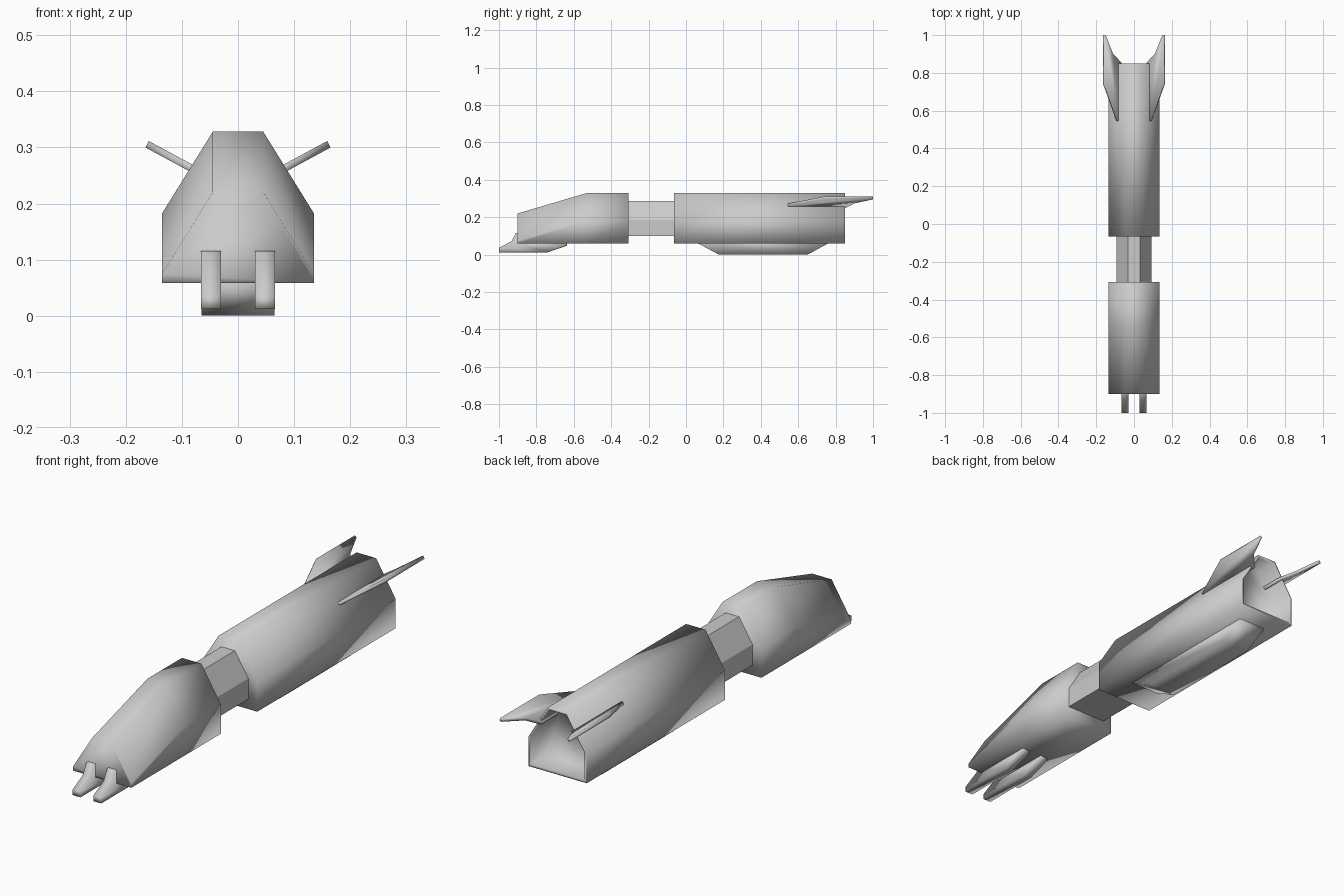
import bpy, bmesh
from mathutils import Vector

if "Cube" in bpy.data.objects:
    bpy.data.objects.remove(bpy.data.objects["Cube"])


def finish(name, bm, smooth=True):
    bmesh.ops.recalc_face_normals(bm, faces=bm.faces)
    me = bpy.data.meshes.new(name)
    bm.to_mesh(me)
    bm.free()
    for p in me.polygons:
        p.use_smooth = smooth
    ob = bpy.data.objects.new(name, me)
    bpy.context.collection.objects.link(ob)
    return ob


def hexagon(y, s=1.0, drop=0.0, inset=0.0):
    """Coffin-shaped hull section, scaled about its centre; drop lowers the roof."""
    a, b, c = 0.135 * s - inset, 0.045 * s - inset * 0.5, 0.193
    lo = c - 0.135 * s + inset
    mid = c - 0.01 * s - drop
    hi = c + 0.135 * s - drop - inset
    return [Vector(p) for p in ((-a, y, lo), (a, y, lo), (a, y, mid),
                                (b, y, hi), (-b, y, hi), (-a, y, mid))]


def loft(name, rings, smooth=True):
    bm = bmesh.new()
    vs = [[bm.verts.new(p) for p in r] for r in rings]
    n = len(vs[0])
    for r0, r1 in zip(vs, vs[1:]):
        for i in range(n):
            j = (i + 1) % n
            bm.faces.new((r0[i], r0[j], r1[j], r1[i]))
    bm.faces.new(vs[0])
    bm.faces.new(vs[-1])
    return finish(name, bm, smooth)


def slab_x(name, profile, x0, x1):
    """Extrude a (y, z) side profile between two x positions."""
    return loft(name, [[Vector((x, y, z)) for y, z in profile] for x in (x0, x1)])


# Sloping nose section
loft("nose_hull", [hexagon(-0.9, drop=0.108), hexagon(-0.534), hexagon(-0.307)])

# Narrow neck joining both hulls
loft("neck", [hexagon(-0.32, 0.69), hexagon(-0.05, 0.69)], smooth=False)

# Rear hull with recessed exhaust opening
loft("rear_hull", [hexagon(-0.065), hexagon(0.85),
                   hexagon(0.85, inset=0.01), hexagon(0.75, inset=0.01)])

# Belly keel
slab_x("belly_keel", [(0.06, 0.062), (0.175, 0.0), (0.65, 0.0), (0.765, 0.062)],
       -0.065, 0.065)

# Paired nose prongs and angled tail fins
prong = [(-1.0, 0.012), (-0.74, 0.012), (-0.635, 0.048), (-0.635, 0.062),
         (-0.88, 0.115), (-0.91, 0.115), (-0.932, 0.072), (-1.0, 0.036)]
fin = [(0.07, 0.545), (0.09, 0.545), (0.162, 0.745), (0.162, 1.0),
       (0.153, 1.0), (0.113, 0.9), (0.07, 0.855)]
for side, s in (("left", -1), ("right", 1)):
    slab_x(side + "_prong", prong, s * 0.03, s * 0.066)
    rings = []
    for t in (-0.0065, 0.0065):
        rings.append([Vector((s * (x - 0.475 * t), y,
                              0.264 + (x - 0.085) * 0.54 + 0.88 * t)) for x, y in fin])
    loft(side + "_tail_fin", rings)
